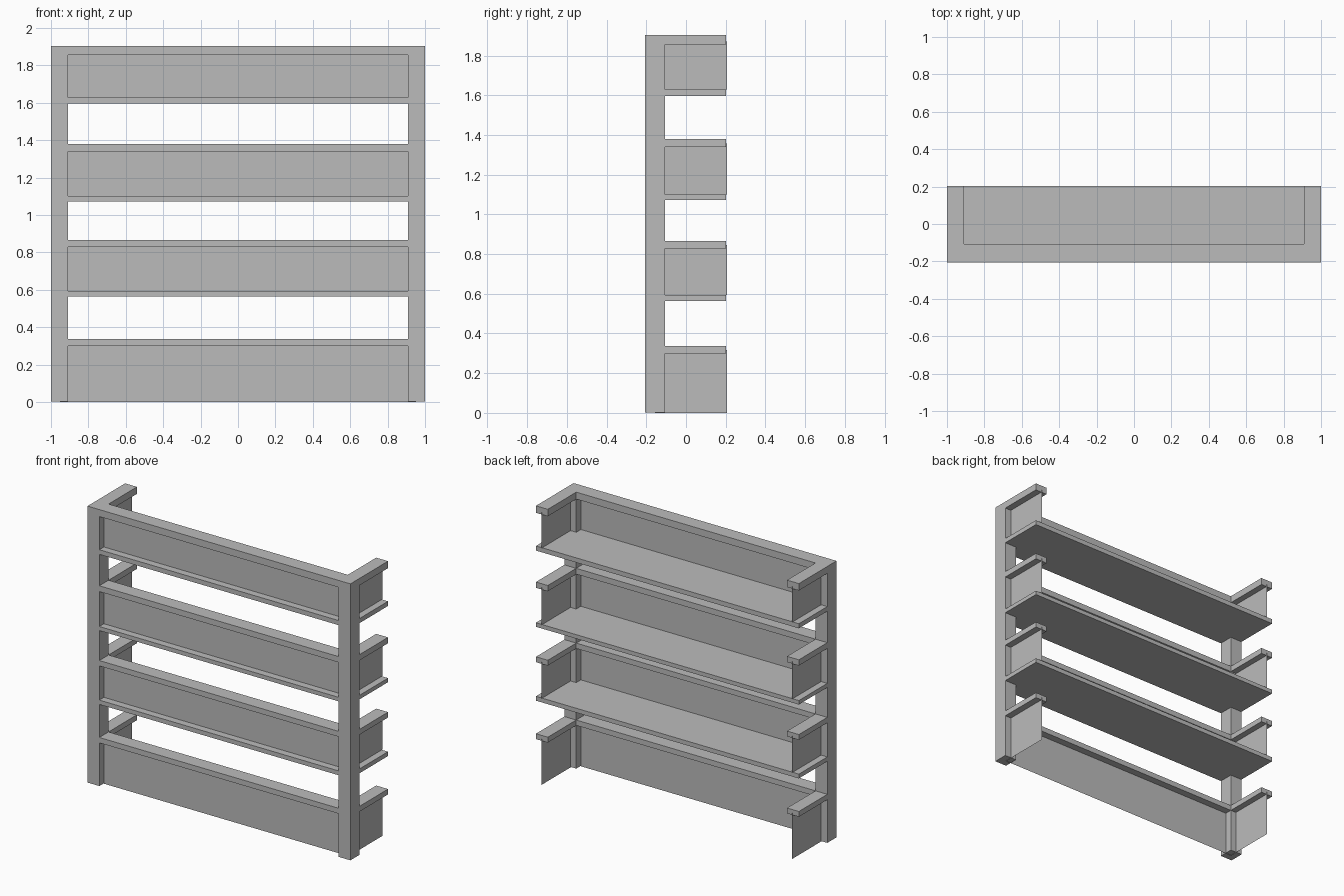
import bpy
import bmesh

cube = bpy.data.objects.get("Cube")
if cube:
    bpy.data.objects.remove(cube)

GREY = (0.5, 0.5, 0.5, 1.0)
concrete = bpy.data.materials.new("concrete grey")
concrete.use_nodes = True
concrete.diffuse_color = GREY
concrete.node_tree.nodes["Principled BSDF"].inputs["Base Color"].default_value = GREY

# Shared plan dimensions
OUT_X, IN_X, MID_X = 1.0, 0.91, 0.953
FRONT, INNER, MID_Y = -0.207, -0.107, -0.157
BACK, PANEL_BACK = 0.202, 0.207


def extrude_plan(name, points, z0, z1, solid=True):
    """Raise a plan outline from z0 to z1; an open path becomes a thin sheet."""
    bm = bmesh.new()
    low = [bm.verts.new((x, y, z0)) for x, y in points]
    high = [bm.verts.new((x, y, z1)) for x, y in points]
    n = len(points)
    for i in range(n if solid else n - 1):
        j = (i + 1) % n
        bm.faces.new((low[i], low[j], high[j], high[i]))
    if solid:
        bm.faces.new(low[::-1])
        bm.faces.new(high)
    bmesh.ops.recalc_face_normals(bm, faces=bm.faces)
    mesh = bpy.data.meshes.new(name)
    bm.to_mesh(mesh)
    bm.free()
    mesh.materials.append(concrete)
    obj = bpy.data.objects.new(name, mesh)
    bpy.context.collection.objects.link(obj)
    return obj


def rectangle(x0, x1, y0, y1):
    return [(x0, y0), (x1, y0), (x1, y1), (x0, y1)]


# U-shaped plans, open towards the back
rail_plan = [(-OUT_X, BACK), (-OUT_X, FRONT), (OUT_X, FRONT), (OUT_X, BACK),
             (IN_X, BACK), (IN_X, INNER), (-IN_X, INNER), (-IN_X, BACK)]
panel_plan = [(-MID_X, PANEL_BACK), (-MID_X, MID_Y),
              (MID_X, MID_Y), (MID_X, PANEL_BACK)]

# Corner columns
for side, name in ((1, "left_column"), (-1, "right_column")):
    x0, x1 = sorted((side * IN_X, side * OUT_X))
    extrude_plan(name, rectangle(x0, x1, FRONT, INNER), 0.003, 1.904)

# Balcony levels: slab bottom, slab top, rail bottom, rail top
levels = [
    (None, 0.0, 0.30, 0.337),
    (0.564, 0.594, 0.829, 0.866),
    (1.072, 1.10, 1.34, 1.38),
    (1.596, 1.628, 1.856, 1.904),
]
for number, (slab_low, slab_top, rail_low, rail_top) in enumerate(levels, 1):
    extrude_plan(f"rail_{number}", rail_plan, rail_low, rail_top)
    extrude_plan(f"parapet_panel_{number}", panel_plan,
                 slab_top, rail_low + 0.016, solid=False)
    if slab_low is not None:
        extrude_plan(f"floor_slab_{number}",
                     rectangle(-OUT_X, OUT_X, FRONT, BACK), slab_low, slab_top)
